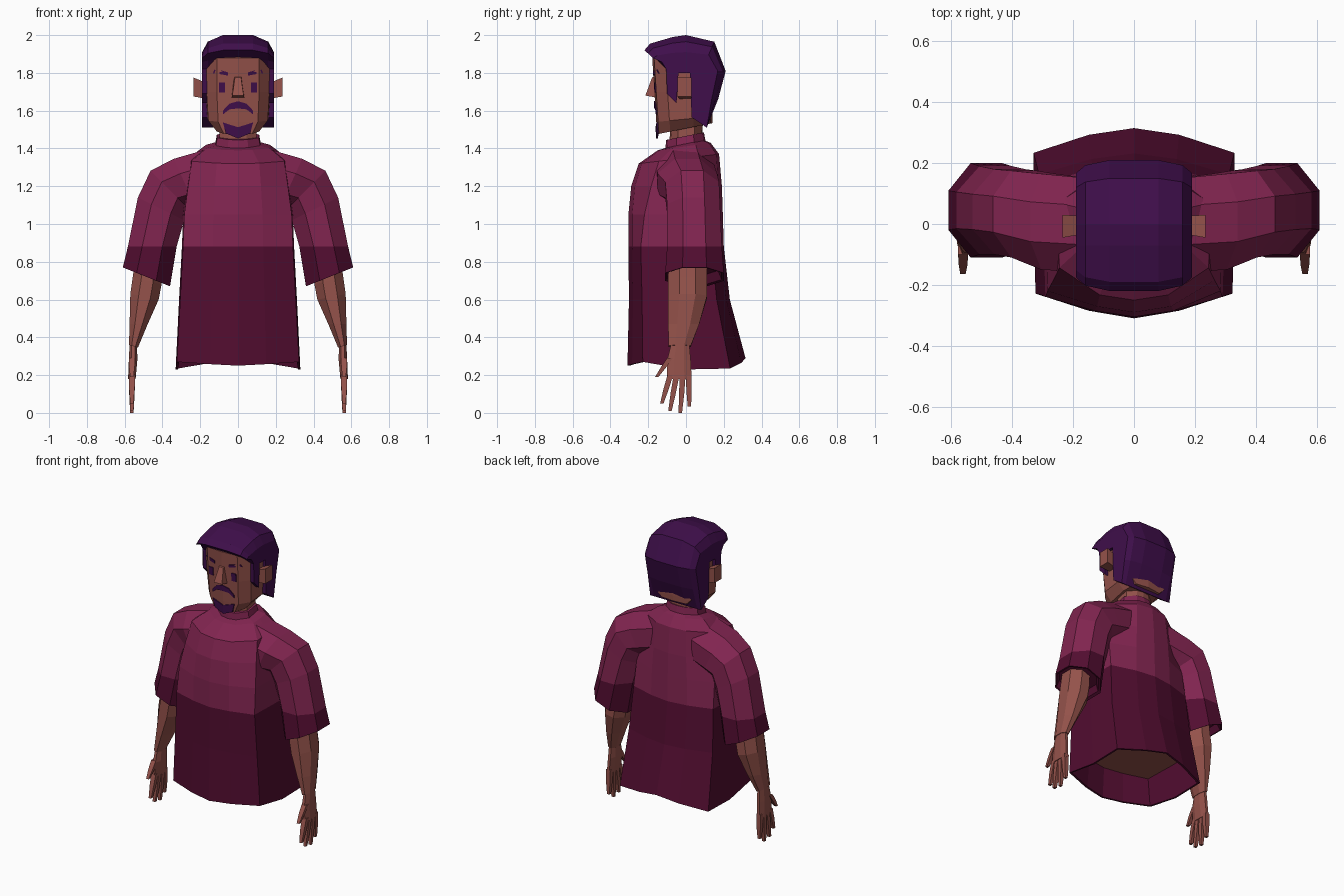
import bpy, bmesh, math

if "Cube" in bpy.data.objects:
    bpy.data.objects.remove(bpy.data.objects["Cube"])


def material(name, rgb):
    m = bpy.data.materials.new(name)
    m.diffuse_color = (*rgb, 1)
    m.use_nodes = True
    m.node_tree.nodes["Principled BSDF"].inputs["Base Color"].default_value = m.diffuse_color
    return m


SKIN = material("skin_brown", (0.30, 0.085, 0.07))
LIGHT = material("shirt_magenta", (0.22, 0.018, 0.08))
DARK = material("shirt_dark_wine", (0.085, 0.004, 0.03))
HAIR = material("hair_purple", (0.05, 0.0045, 0.07))


def loft(name, rings, mats, mirror=False, rule=None):
    """Skin a stack of equal rings into a closed flat-shaded solid."""
    bm = bmesh.new()
    vs = [[bm.verts.new(p) for p in r] for r in rings]
    n = len(rings[0])
    for a, b in zip(vs, vs[1:]):
        for i in range(n):
            j = (i + 1) % n
            bm.faces.new((a[i], a[j], b[j], b[i]))
    bm.faces.new(vs[0][::-1])
    bm.faces.new(vs[-1])
    bmesh.ops.recalc_face_normals(bm, faces=bm.faces[:])
    if rule:
        for f in bm.faces:
            f.material_index = rule(f.calc_center_median(), f.normal)
    me = bpy.data.meshes.new(name)
    bm.to_mesh(me)
    bm.free()
    for m in mats:
        me.materials.append(m)
    ob = bpy.data.objects.new(name, me)
    bpy.context.collection.objects.link(ob)
    if mirror:
        ob.modifiers.new("mirror", 'MIRROR').use_mirror_merge = False
    return ob


def whole(half):
    """Complete a half ring (starts and ends on x = 0)."""
    return half + [(-x, y, z) for x, y, z in half[-2:0:-1]]


def body_ring(w, yf, yb, zf, zb, r=0.13, zs=None):
    d = yb - yf
    half = [(0, yf), (.45 * w, yf + .04 * d), (.98 * w, yf + r * d), (w, (yf + yb) / 2),
            (w, yb - r * d), (.45 * w, yb - .035 * d), (0, yb)]
    return whole([(x, y, zs[i] if zs else zf + (zb - zf) * (y - yf) / d)
                  for i, (x, y) in enumerate(half)])


def limb_ring(inner, outer, y0, y1, n=8):
    """Ring between an inner and an outer (x, z) point, spanning y0..y1."""
    pts = []
    s = 0.5 / math.cos(math.pi / n)
    for i in range(n):
        a = 2 * math.pi * (i + .5) / n
        c = .5 + s * math.cos(a)
        pts.append((inner[0] + (outer[0] - inner[0]) * c,
                    y0 + (y1 - y0) * (.5 + s * math.sin(a)),
                    inner[1] + (outer[1] - inner[1]) * c))
    return pts


# Shirt body: open hem with a skin-coloured waist inside
hem = [.25, .258, .27, .23, .235, .265, .29]
loft("shirt_body", [
    body_ring(.30, -.285, .245, .45, .45),
    body_ring(.318, -.297, .302, 0, 0, zs=hem),
    body_ring(.33, -.31, .315, 0, 0, zs=hem),
    body_ring(.312, -.302, .232, .6, .6),
    body_ring(.297, -.305, .20, .88, .88),
    body_ring(.29, -.305, .195, 1.05, 1.05, .17),
    body_ring(.27, -.29, .19, 1.2, 1.2, .22),
    body_ring(.25, -.25, .175, 1.32, 1.37, .25),
    body_ring(.17, -.15, .13, 1.39, 1.43, .28),
    body_ring(.115, -.10, .09, 1.405, 1.445, .28)],
    [LIGHT, DARK, SKIN],
    rule=lambda c, n: 2 if n.z < -.9 and c.z > .4 else int(c.z < .88))

# Collar and neck
loft("collar", [body_ring(.122, -.11, .105, 1.39, 1.43, .28),
                body_ring(.112, -.105, .095, 1.445, 1.485, .28)], [LIGHT])
loft("neck", [body_ring(.10, -.09, .085, 1.40, 1.40, .25),
              body_ring(.098, -.08, .09, 1.56, 1.56, .25)], [SKIN])

# Sleeves
loft("sleeve", [
    limb_ring((.38, .73), (.58, .81), -.09, .17),
    limb_ring((.375, .68), (.60, .768), -.10, .188),
    limb_ring((.36, .67), (.61, .77), -.11, .20),
    limb_ring((.325, .88), (.583, .88), -.10, .19),
    limb_ring((.285, 1.02), (.53, 1.14), -.10, .18),
    limb_ring((.26, 1.08), (.463, 1.282), -.11, .175),
    limb_ring((.22, 1.08), (.34, 1.345), -.15, .165),
    limb_ring((.14, 1.1), (.15, 1.40), -.16, .15)],
    [LIGHT, DARK], True, lambda c, n: int(c.z < .88))

# Arms and hands
loft("arm", [
    limb_ring((.40, .85), (.54, .85), -.09, .11),
    limb_ring((.405, .68), (.557, .72), -.095, .112),
    limb_ring((.42, .60), (.57, .63), -.095, .112),
    limb_ring((.478, .47), (.574, .47), -.095, .07),
    limb_ring((.53, .345), (.577, .36), -.092, .025)], [SKIN], True)
loft("palm", [
    limb_ring((.534, .36), (.574, .36), -.08, .018),
    limb_ring((.533, .28), (.578, .28), -.10, .025),
    limb_ring((.542, .18), (.582, .18), -.10, .03)], [SKIN], True)
digits = {"thumb": (-.085, .29, -.155, .19), "index_finger": (-.083, .2, -.128, .05),
          "middle_finger": (-.05, .2, -.085, .01), "ring_finger": (-.017, .2, -.03, .0),
          "little_finger": (.014, .2, .018, .035)}
for name, (ya, za, yb, zb) in digits.items():
    ym, zm = (ya + yb) / 2, (za + zb) / 2
    loft(name, [
        limb_ring((.545, za), (.578, za), ya - .015, ya + .015, 4),
        limb_ring((.547, zm), (.576, zm), ym - .014, ym + .014, 4),
        limb_ring((.553, zb), (.571, zb), yb - .009, yb + .009, 4)], [SKIN], True)


# Head
def face_front(z):
    return -.18 + (1.9 - z) * .0625


def head_ring(w, z, yf, slope=0.0):
    half = [(0, yf), (.65 * w, yf + .01), (.97 * w, yf + .07), (w, .04), (.8 * w, .13), (0, .14)]
    return whole([(x, y, z + (y - yf) * slope) for x, y in half])


loft("head", [head_ring(.115, 1.475, face_front(1.475), .2),
              head_ring(.162, 1.54, face_front(1.54), .1),
              head_ring(.172, 1.7, face_front(1.7)),
              head_ring(.172, 1.88, face_front(1.88)),
              head_ring(.13, 1.93, -.14)], [SKIN])

# Nose
loft("nose", [[(-.034, -.15, 1.668), (.034, -.15, 1.668), (.03, -.215, 1.68), (-.03, -.215, 1.68)],
              [(-.02, -.15, 1.79), (.02, -.15, 1.79), (.016, -.18, 1.775), (-.016, -.18, 1.775)]],
     [SKIN])

# Ears
loft("ear", [[(.15, -.03, 1.66), (.15, .025, 1.66), (.15, .025, 1.74), (.15, -.03, 1.74)],
             [(.235, -.045, 1.675), (.235, .03, 1.675), (.235, .03, 1.775), (.235, -.045, 1.775)]],
     [SKIN], True)

# Hair: side outline lofted across the head, rounded toward the sides
outline = [(-.22, 1.92), (-.19, 1.955), (-.07, 1.99), (0, 2.0), (.15, 1.965), (.21, 1.81),
           (.17, 1.66), (.11, 1.51), (.03, 1.565), (.02, 1.8), (-.04, 1.8), (-.05, 1.64),
           (-.10, 1.69), (-.105, 1.82), (-.16, 1.87)]


def hair_ring(x, ky, kz):
    return [(x, y * (ky if abs(y) > .12 else 1), 1.85 + (z - 1.85) * kz if z > 1.85 else z)
            for y, z in outline]


steps = [(.08, 1, 1), (.16, .92, .77), (.19, .8, .4)]
loft("hair", [hair_ring(-x, a, b) for x, a, b in reversed(steps)] +
     [hair_ring(x, a, b) for x, a, b in steps], [HAIR])


# Painted face details as thin plates that follow the face
def plate(name, pts):
    def at(x, z, off):
        bend = .01 * min(x / .11, 1) + max(x - .11, 0) * 1.1
        return (x, face_front(z) + bend + off, z)
    loft(name, [[at(x, z, .003) for x, z in pts], [at(x, z, -.006) for x, z in pts]],
         [HAIR], True)


plate("eye", [(.068, 1.697), (.1, 1.697), (.1, 1.75), (.068, 1.75)])
plate("eyebrow", [(.053, 1.785), (.085, 1.792), (.133, 1.798), (.125, 1.817), (.085, 1.812), (.053, 1.803)])
plate("moustache", [(0, 1.65), (.045, 1.637), (.08, 1.6), (.08, 1.58), (.045, 1.607), (0, 1.612)])
plate("goatee", [(0, 1.512), (.08, 1.538), (.065, 1.48), (0, 1.453)])
